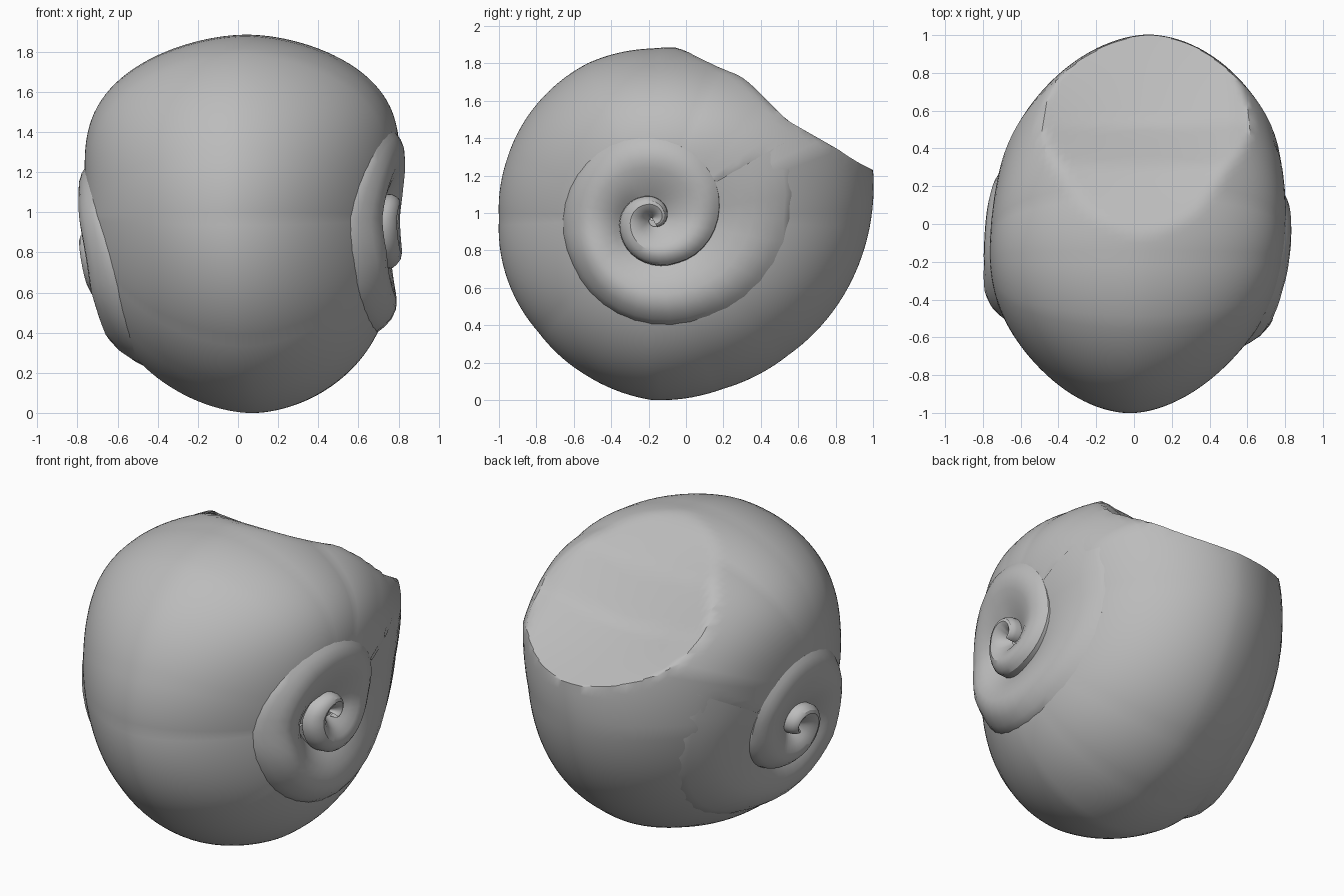
import bpy, bmesh, math

old = bpy.data.objects.get("Cube")
if old:
    bpy.data.objects.remove(old, do_unlink=True)

grey = bpy.data.materials.new("shell_grey")
grey.use_nodes = True
grey.diffuse_color = (0.5, 0.5, 0.5, 1)
grey.node_tree.nodes["Principled BSDF"].inputs["Base Color"].default_value = (0.5, 0.5, 0.5, 1)

CY, CZ = -0.18, 0.97          # middle of the body
COIL = {1: (-0.18, 0.97), -1: (-0.05, 0.79)}   # coil middle on each side
# outer radius every 22.5 degrees, starting at the back and turning upward
OUTER = [1.17, 1.24, 1.08, 0.95, 0.91, 0.9, 0.87, 0.84,
         0.82, 0.84, 0.86, 0.91, 0.97, 0.985, 1.03, 1.1]
# seam radius every 90 degrees, wound inward from the mouth
SEAM = [0.8, 0.6, 0.49, 0.45, 0.39, 0.27, 0.19, 0.13, 0.09, 0.05, 0.02, 0.0]
# height of the whorl above the body at the same steps
RAISE = [0.0, 0.04, 0.08, 0.035, 0.035, 0.045, 0.045, 0.045, 0.04, 0.03]
MOUTH = 30                    # angle at which the seam fades out


def sample(table, pos, loop=False):
    n = len(table)
    if not loop:
        pos = max(0, min(pos, n - 1.001))
    i = math.floor(pos)
    f = pos - i
    return table[i % n] * (1 - f) + table[(i + 1) % n] * f


def polar(y, z, cy, cz):
    return math.hypot(y - cy, z - cz), math.degrees(math.atan2(z - cz, y - cy))


def place(r, a, cy, cz):
    t = math.radians(a)
    return cy + r * math.cos(t), cz + r * math.sin(t)


def outer(a):
    return sample(OUTER, a / 22.5, True)


def dome(y, z):
    """Half width of the shell seen from the side."""
    r, a = polar(y, z, CY, CZ)
    t = math.radians(a)
    s = min(r / outer(a), 1)
    k = min(r / 0.9, 1)
    k = k * k * (3 - 2 * k)
    rim = 0.78 + 0.08 * (math.cos(t) + math.sin(t) - math.cos(2 * t))
    w = 0.76 * (1 - k) + rim * k
    return w * max(1 - s ** 2.4, 0) ** 0.55


def lean(y, z):
    """Sideways drift of the middle of the shell."""
    dy, dz = y - CY, z - CZ
    return 0.06 * max(dy, 0) + 0.03 * min(dy, 0) + 0.04 * max(dz, 0) - 0.07 * min(dz, 0)


def dip(y, z, side):
    """How far the body sinks beneath the raised coil."""
    r, a = polar(y, z, *COIL[side])
    turn = ((MOUTH - a) % 360) / 90
    inside, outside = sample(SEAM, turn + 4), sample(SEAM, turn)
    if r < inside:
        return 0.07
    across = (r - inside) / (outside - inside)
    return (sample(RAISE, turn) + 0.01) * max(0, min(1, (0.85 - across) / 0.3))


def mouth_height(x, y):
    """Slopes that close the mouth, hollowed toward a crease."""
    if y < 0.3:
        z = 1.865 - 0.43 * y
    elif y < 0.54:
        z = 1.736 - 1.0 * (y - 0.3)
    else:
        z = 1.496 - 0.57 * (y - 0.54)
    across = max(0, 1 - (x / 0.5) ** 2)
    along = max(0, 1 - abs(y - 0.52) / 0.5)
    return z - 0.08 * across * along


def make_sheet(name, rows, close):
    """Skin a grid of points with outward faces."""
    bm = bmesh.new()
    grid = [[bm.verts.new(p) for p in row] for row in rows]
    if close:
        grid.append(grid[0])
    for a, b in zip(grid, grid[1:]):
        for i in range(len(a) - 1):
            bm.faces.new((a[i], a[i + 1], b[i + 1], b[i]))
    bm.normal_update()
    if sum(f.normal.x * f.calc_center_median().x * f.calc_area() for f in bm.faces) < 0:
        bmesh.ops.reverse_faces(bm, faces=bm.faces[:])
    mesh = bpy.data.meshes.new(name)
    bm.to_mesh(mesh)
    bm.free()
    mesh.materials.append(grey)
    obj = bpy.data.objects.new(name, mesh)
    bpy.context.collection.objects.link(obj)
    bpy.ops.object.select_all(action='DESELECT')
    obj.select_set(True)
    bpy.context.view_layer.objects.active = obj
    bpy.ops.object.shade_smooth_by_angle(angle=math.radians(32))


# body whorl, from one flank over the rim to the other, trimmed at the mouth
STEPS = 36
rows = []
for step in range(144):
    a = step * 2.5
    row = []
    for k in range(-STEPS, STEPS + 1):
        side = 1 if k < 0 else -1
        r = max(0.01, outer(a) * math.cos(math.pi / 2 * k / STEPS))
        y, z = place(r, a, CY, CZ)
        x = lean(y, z)
        if k:
            x += side * (dome(y, z) - dip(y, z, side))
        if y > -0.1:
            z = min(z, mouth_height(x, y))
        row.append((x, y, z))
    # the rim is the k = 0 point, where the dome closes
    rows.append(row)
make_sheet("body_whorl", rows, True)

# raised inner coils: (position across the whorl, relative height)
SECTION = [(0, -1), (0.12, -0.45), (0.3, 0.25), (0.5, 0.8), (0.65, 1),
           (0.8, 0.85), (0.92, 0.45), (1, 0), (1.02, -1)]
for side, name in ((1, "left_coil"), (-1, "right_coil")):
    rows = []
    for d in range(0, 811, 10):
        outside = sample(SEAM, d / 90)
        inside = sample(SEAM, d / 90 + 4) * 0.97
        raised = sample(RAISE, d / 90)
        row = []
        for across, height in SECTION:
            r = inside + (outside - inside) * across
            y, z = place(r, MOUTH - d, *COIL[side])
            row.append((side * (dome(y, z) + raised * height) + lean(y, z), y, z))
        rows.append(row)
    make_sheet(name, rows, False)
